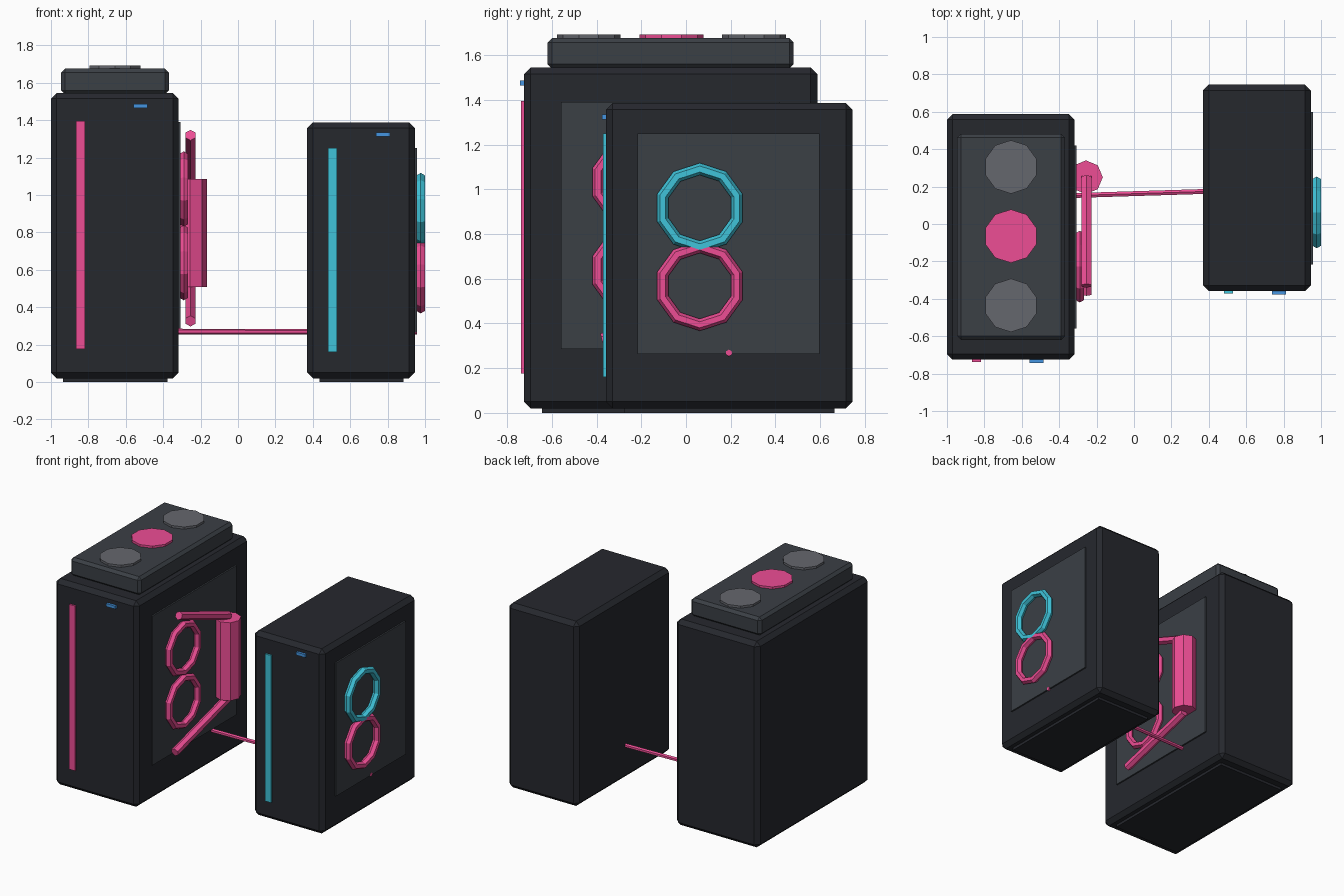
import bpy
from math import pi
from mathutils import Vector, Matrix

if "Cube" in bpy.data.objects:
    bpy.data.objects.remove(bpy.data.objects["Cube"])


def material(name, rgb):
    m = bpy.data.materials.new(name)
    m.diffuse_color = (*rgb, 1)
    m.use_nodes = True
    m.node_tree.nodes["Principled BSDF"].inputs["Base Color"].default_value = m.diffuse_color
    return m


CASE = material("case_dark", (0.019, 0.021, 0.027))
PANEL = material("panel_grey", (0.043, 0.05, 0.06))
FAN = material("fan_grey", (0.13, 0.135, 0.155))
PINK = material("pink", (0.85, 0.075, 0.3))
CYAN = material("cyan", (0.05, 0.55, 0.7))
BLUE = material("blue", (0.06, 0.3, 0.75))


def box(name, lo, hi, mat, bevel=0):
    lo, hi = Vector(lo), Vector(hi)
    bpy.ops.mesh.primitive_cube_add(size=1, location=(lo + hi) / 2)
    ob = bpy.context.object
    ob.name = name
    ob.data.transform(Matrix.Diagonal((*(hi - lo), 1)))
    ob.data.materials.append(mat)
    if bevel:
        b = ob.modifiers.new("bevel", 'BEVEL')
        b.width = bevel
        b.segments = 1
    return ob


def cylinder(name, loc, r, depth, sides, mat):
    bpy.ops.mesh.primitive_cylinder_add(vertices=sides, radius=r, depth=depth, location=loc)
    ob = bpy.context.object
    ob.name = name
    ob.data.materials.append(mat)
    return ob


def tube(name, a, b, r, mat):
    a, b = Vector(a), Vector(b)
    d = b - a
    ob = cylinder(name, (a + b) / 2, r, d.length, 6, mat)
    ob.rotation_euler = d.to_track_quat('Z', 'Y').to_euler()
    return ob


def ring(name, loc, mat):
    bpy.ops.mesh.primitive_torus_add(major_segments=10, minor_segments=6, major_radius=0.174,
                                     minor_radius=0.027, location=loc, rotation=(0, pi / 2, 0))
    ob = bpy.context.object
    ob.name = name
    ob.data.materials.append(mat)


def tower(name, x, y, top, panel_y, panel_z, strip_x, strip_z, strip_mat, button_x, button_z):
    # Case, foot plate and side window
    box(name + "_case", (x[0], y[0], 0.02), (x[1], y[1], top), CASE, 0.03)
    box(name + "_foot", (x[0] + 0.065, y[0] + 0.08, 0), (x[1] - 0.06, y[1] - 0.08, 0.04), CASE)
    box(name + "_side_panel", (x[1] - 0.01, panel_y[0], panel_z[0]),
        (x[1] + 0.011, panel_y[1], panel_z[1]), PANEL)
    # Front light strip and power button
    box(name + "_light_strip", (strip_x - 0.024, y[0] - 0.013, strip_z[0]),
        (strip_x + 0.024, y[0] + 0.01, strip_z[1]), strip_mat)
    box(name + "_power_button", (button_x - 0.037, y[0] - 0.018, button_z - 0.011),
        (button_x + 0.037, y[0] + 0.01, button_z + 0.011), BLUE)


tower("large_tower", (-1, -0.318), (-0.725, 0.588), 1.545, (-0.56, 0.42), (0.286, 1.39),
      -0.842, (0.176, 1.396), PINK, -0.522, 1.475)
tower("small_tower", (0.37, 0.945), (-0.358, 0.745), 1.387, (-0.217, 0.598), (0.264, 1.25),
      0.505, (0.16, 1.25), CYAN, 0.776, 1.323)

# Radiator with three fans on the large tower
box("radiator", (-0.945, -0.62, 1.54), (-0.37, 0.482, 1.676), PANEL, 0.02)
for i, mat in enumerate((FAN, PINK, FAN)):
    cylinder(f"radiator_fan_{i + 1}", (-0.658, -0.435 + 0.37 * i, 1.675), 0.143, 0.034, 10, mat)

# Glowing fan rings on the side windows
ring("large_ring_upper", (-0.29, -0.228, 1.032), PINK)
ring("large_ring_lower", (-0.29, -0.228, 0.638), PINK)
ring("small_ring_upper", (0.977, 0.062, 0.917), CYAN)
ring("small_ring_lower", (0.977, 0.062, 0.568), PINK)

# Coolant reservoir and its hard tubes
cylinder("reservoir", (-0.257, 0.25, 0.797), 0.09, 0.578, 8, PINK)
tube("coolant_tube_upper", (-0.254, 0.25, 1.1), (-0.254, -0.33, 1.32), 0.03, PINK)
tube("coolant_tube_lower", (-0.254, 0.25, 0.497), (-0.254, -0.376, 0.326), 0.03, PINK)

# Cable linking both towers
tube("link_cable", (-0.33, 0.152, 0.27), (0.957, 0.192, 0.268), 0.015, PINK)
